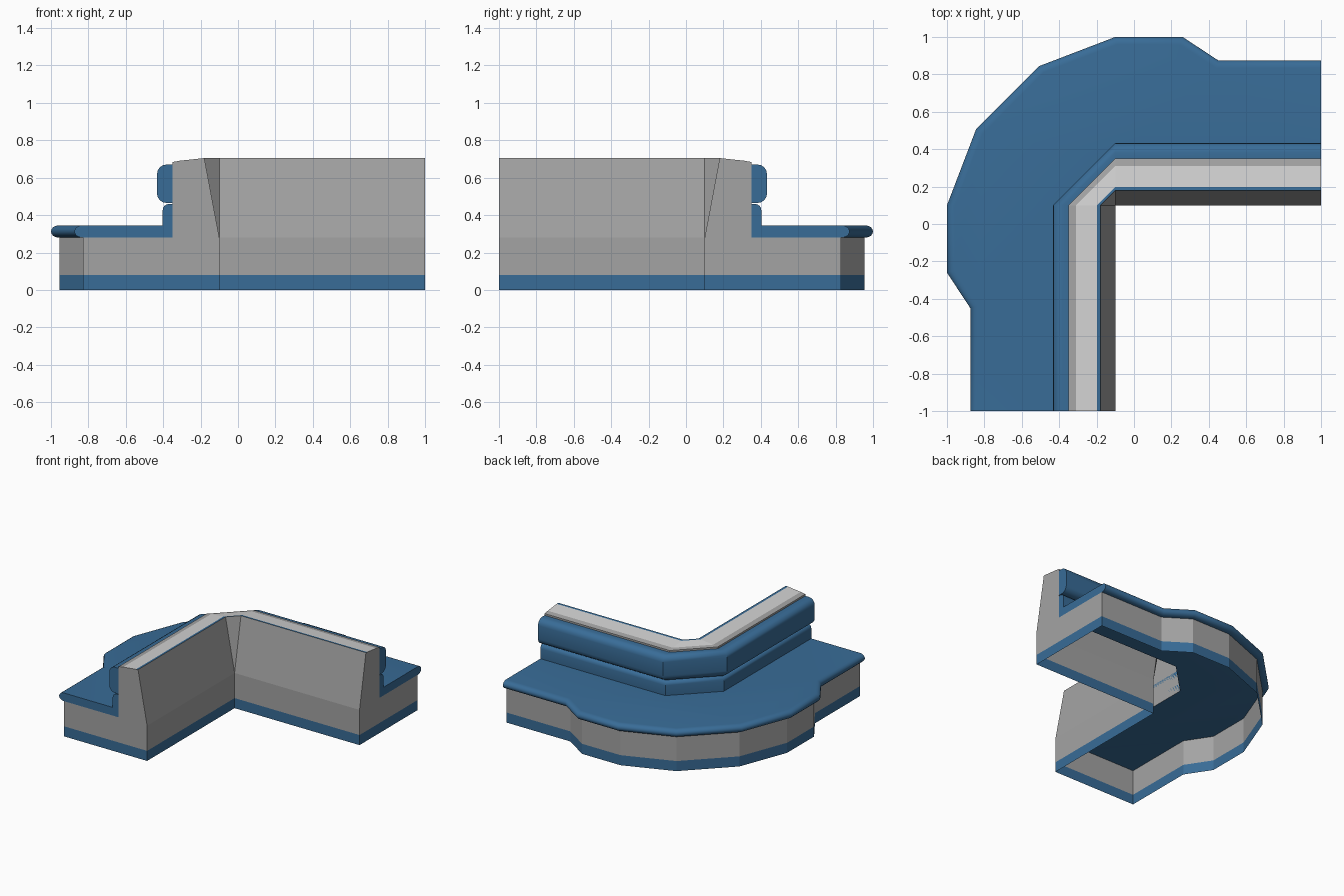
import bpy, bmesh, math
from mathutils import Vector

if "Cube" in bpy.data.objects:
    bpy.data.objects.remove(bpy.data.objects["Cube"])


def material(name, rgb):
    m = bpy.data.materials.new(name)
    m.diffuse_color = (*rgb, 1)
    m.use_nodes = True
    m.node_tree.nodes["Principled BSDF"].inputs["Base Color"].default_value = m.diffuse_color
    return m


BLUE = material("blue upholstery", (0.04, 0.15, 0.31))
GREY = material("grey panel", (0.37, 0.37, 0.37))
LIGHT = material("light grey trim", (0.65, 0.65, 0.65))


def corner_path(d):
    """L-shaped path with a cut corner, pushed outwards by d."""
    return [(1, .1 + d), (-.1, .1 + d), (-.1 - d, .1), (-.1 - d, -1)]


# half of the seat outline; the other half is its diagonal mirror
HALF = [(1, .875), (.45, .875), (.26, 1), (-.1, 1), (-.505, .845)]
OUTLINE = [Vector(p) for p in HALF + [(-y, -x) for x, y in reversed(HALF)]]


def seat_path(inset):
    """Seat outline moved inwards with mitred corners."""
    normals = []
    for a, b in zip(OUTLINE, OUTLINE[1:]):
        t = (b - a).normalized()
        normals.append(Vector((-t.y, t.x)))
    out = []
    for i, p in enumerate(OUTLINE):
        n1, n2 = normals[max(i - 1, 0)], normals[min(i, len(normals) - 1)]
        out.append(tuple(p + (n1 + n2) * inset / (1 + n1.dot(n2))))
    return out


def ring(bm, path, z):
    return [bm.verts.new((x, y, z)) for x, y in path]


def loft(bm, rings, mats=None, closed=False):
    pairs = list(zip(rings, rings[1:] + rings[:1])) if closed else list(zip(rings, rings[1:]))
    for k, (a, b) in enumerate(pairs):
        for i in range(len(a) - 1):
            vs = list(dict.fromkeys((a[i], a[i + 1], b[i + 1], b[i])))
            f = bm.faces.new(vs)
            f.material_index = mats[k] if mats else 0


def finish(bm, name, mats, smooth=False):
    bmesh.ops.remove_doubles(bm, verts=bm.verts, dist=1e-5)
    bmesh.ops.recalc_face_normals(bm, faces=bm.faces)
    me = bpy.data.meshes.new(name)
    bm.to_mesh(me)
    bm.free()
    ob = bpy.data.objects.new(name, me)
    bpy.context.collection.objects.link(ob)
    for m in mats:
        me.materials.append(m)
    if smooth:
        bpy.ops.object.select_all(action='DESELECT')
        ob.select_set(True)
        bpy.context.view_layer.objects.active = ob
        bpy.ops.object.shade_smooth_by_angle(angle=math.radians(40))


# Hollow body: plinth band, outer back panel, top trim, front of back, base wall
bm = bmesh.new()
back = [ring(bm, corner_path(d), z) for d, z in
        [(0, 0), (0, .08), (0, .28), (.08, .705), (.098, .703),
         (.21, .691), (.25, .684), (.25, .28)]]
loft(bm, back, [0, 1, 1, 0, 2, 1, 1])
wall = [ring(bm, seat_path(.045), z) for z in (0, .08, .28)]
loft(bm, wall, [0, 1])
for e in (0, -1):
    f = bm.faces.new([back[0][e], back[1][e], wall[1][e], wall[0][e]])
    f.material_index = 0
    f = bm.faces.new([r[e] for r in back[1:]] + [wall[2][e], wall[1][e]])
    f.material_index = 1
finish(bm, "sofa_body", [BLUE, GREY, LIGHT])

# Seat with rounded front edge
bm = bmesh.new()
rim = []
for k in range(9):
    a = math.radians(-90 + 22.5 * k)
    rim.append(ring(bm, seat_path(.04 * (1 - math.cos(a))), .3125 + .0325 * math.sin(a)))
loft(bm, rim)
low, top = ring(bm, corner_path(.25), .28), ring(bm, corner_path(.25), .345)
loft(bm, [low, top])
bm.faces.new(rim[0] + low[::-1])
bm.faces.new(rim[-1] + top[::-1])
for e in (0, -1):
    bm.faces.new([r[e] for r in rim] + [top[e], low[e]])
finish(bm, "seat", [BLUE], True)


# Two padded backrest rolls
def roll(name, z0, z1, depth, r):
    bm = bmesh.new()
    prof = [(.25, z0)]
    for zc, start in ((z0 + r, -90), (z1 - r, 0)):
        for k in range(5):
            a = math.radians(start + 22.5 * k)
            prof.append((.25 + depth - r + r * math.cos(a), zc + r * math.sin(a)))
    prof.append((.25, z1))
    rings = [ring(bm, corner_path(d), z) for d, z in prof]
    loft(bm, rings, closed=True)
    for e in (0, -1):
        bm.faces.new([q[e] for q in rings])
    finish(bm, name, [BLUE], True)


roll("upper_back_cushion", .465, .67, .083, .05)
roll("lower_back_cushion", .285, .46, .053, .035)
